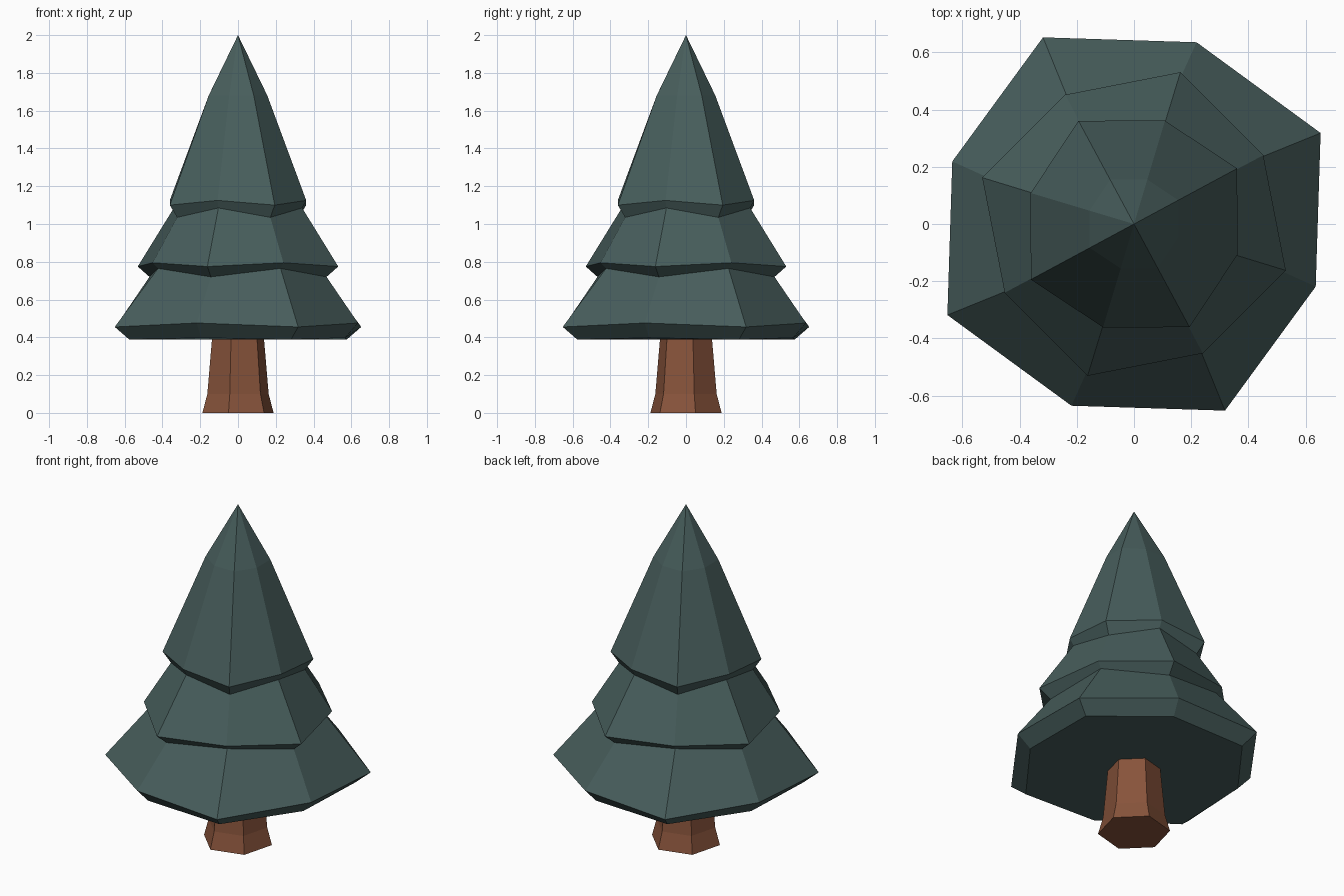
import bpy, bmesh
from math import cos, sin, radians

if "Cube" in bpy.data.objects:
    bpy.data.objects.remove(bpy.data.objects["Cube"])


def material(name, rgb):
    m = bpy.data.materials.new(name)
    m.diffuse_color = (*rgb, 1.0)
    m.use_nodes = True
    m.node_tree.nodes["Principled BSDF"].inputs["Base Color"].default_value = m.diffuse_color
    return m


def ring(bm, sides, start, radii, heights):
    """Ring of vertices whose radius and height alternate from corner to corner."""
    verts = []
    for i in range(sides):
        a = radians(start + 360 * i / sides)
        r, z = radii[i % 2], heights[i % 2]
        verts.append(bm.verts.new((r * cos(a), r * sin(a), z)))
    return verts


def lofted(name, sides, rings, mat, apex=None):
    """Skin stacked rings, close the bottom, and end in a point or a flat cap."""
    bm = bmesh.new()
    loops = [ring(bm, sides, *r) for r in rings]
    for low, high in zip(loops, loops[1:]):
        for i in range(sides):
            j = (i + 1) % sides
            bm.faces.new((low[i], low[j], high[j], high[i]))
    bm.faces.new(loops[0][::-1])
    if apex is None:
        bm.faces.new(loops[-1])
    else:
        tip = bm.verts.new((0, 0, apex))
        for i in range(sides):
            bm.faces.new((loops[-1][i], loops[-1][(i + 1) % sides], tip))
    bmesh.ops.recalc_face_normals(bm, faces=bm.faces)
    mesh = bpy.data.meshes.new(name)
    bm.to_mesh(mesh)
    bm.free()
    mesh.materials.append(mat)
    ob = bpy.data.objects.new(name, mesh)
    bpy.context.collection.objects.link(ob)
    return ob


needles = material("dark green needles", (0.064, 0.112, 0.108))
bark = material("brown bark", (0.245, 0.088, 0.044))

# Six-sided trunk flaring at the root
lofted("trunk", 6, [
    (15, (0.195, 0.195), (0.0, 0.0)),
    (15, (0.168, 0.168), (0.10, 0.10)),
    (15, (0.140, 0.140), (0.42, 0.42)),
], bark)

# Eight-sided foliage: three overhanging tiers in one skin, ending in a point
lofted("foliage", 8, [
    (26, (0.640, 0.600), (0.388, 0.398)),   # bottom tier underside
    (26, (0.726, 0.672), (0.455, 0.476)),   # bottom tier rim
    (28, (0.480, 0.490), (0.765, 0.720)),   # middle tier underside
    (28, (0.512, 0.555), (0.795, 0.775)),   # middle tier rim
    (28, (0.365, 0.355), (1.035, 1.085)),   # top tier underside
    (28.3, (0.410, 0.377), (1.10, 1.125)),  # top tier rim
    (28.3, (0.176, 0.162), (1.68, 1.68)),   # slight bulge below the tip
], needles, apex=2.0)
